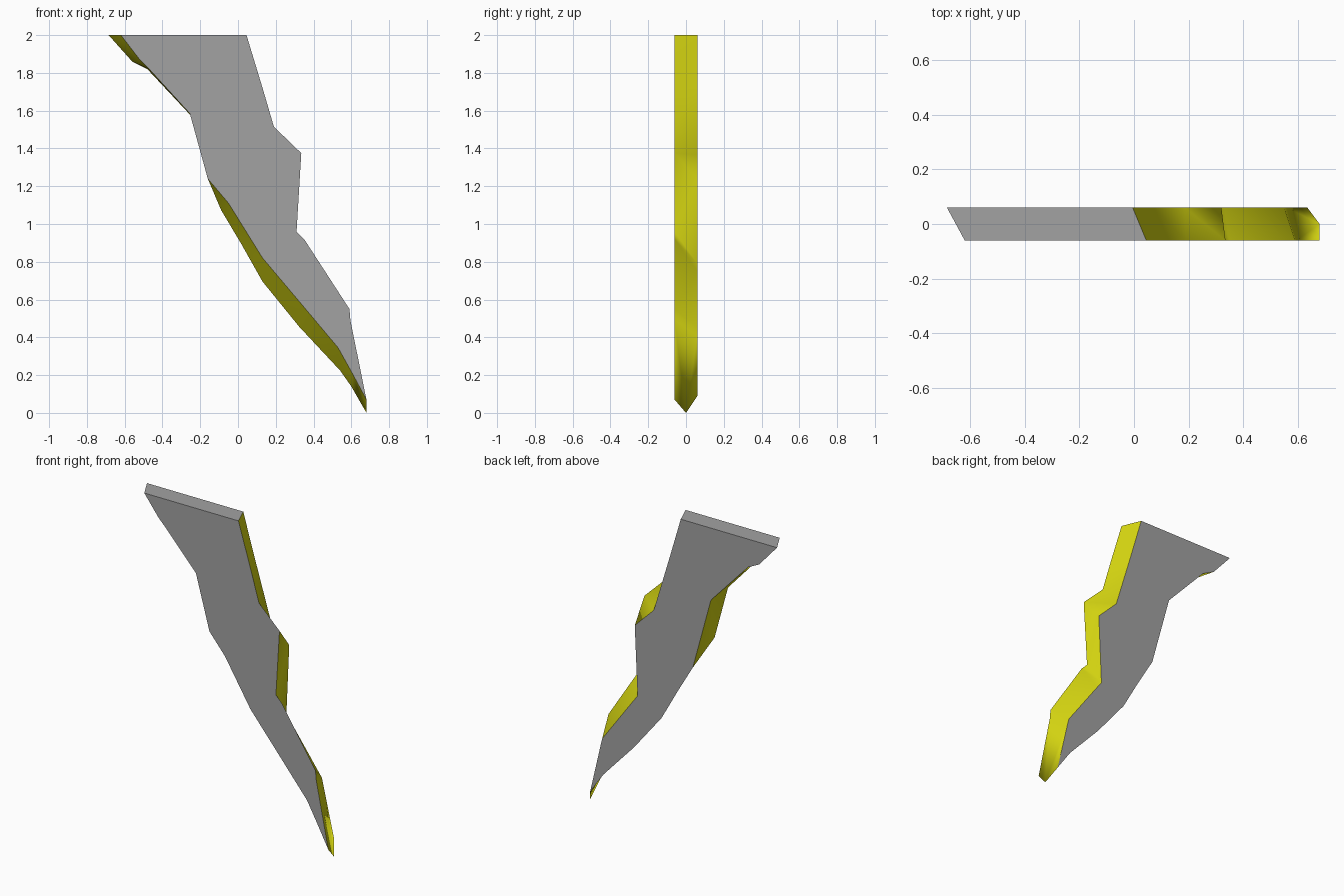
import bpy
import bmesh

cube = bpy.data.objects.get("Cube")
if cube:
    bpy.data.objects.remove(cube, do_unlink=True)


def make_material(name, colour):
    mat = bpy.data.materials.new(name)
    mat.use_nodes = True
    mat.diffuse_color = colour
    mat.node_tree.nodes["Principled BSDF"].inputs["Base Color"].default_value = colour
    return mat


HALF = 0.06

# Jagged outlines from top to tip, as (x, z) on the front and back faces
LEFT_FRONT = [(-.62, 2), (-.52, 1.87), (-.47, 1.82), (-.255, 1.585), (-.16, 1.24),
              (-.05, 1.11), (.13, .82), (.32, .595), (.53, .345), (.605, .21)]
LEFT_BACK = [(-.685, 2), (-.56, 1.86), (-.48, 1.82), (-.218, 1.54), (-.09, 1.075),
             (.02, .89), (.13, .695), (.325, .455), (.54, .225), (.60, .14)]
RIGHT_FRONT = [(.045, 2), (.13, 1.72), (.19, 1.515), (.335, 1.375), (.31, .96),
               (.35, .92), (.59, .55), (.595, .49)]
RIGHT_BACK = [(-.005, 2), (.075, 1.73), (.186, 1.367), (.32, 1.235), (.30, .79),
              (.33, .75), (.55, .45), (.56, .41)]

bm = bmesh.new()


def chain(points, y):
    return [bm.verts.new((x, y, z)) for x, z in points]


left_front, left_back = chain(LEFT_FRONT, -HALF), chain(LEFT_BACK, HALF)
right_front, right_back = chain(RIGHT_FRONT, -HALF), chain(RIGHT_BACK, HALF)
tip_front = bm.verts.new((.68, -HALF, .07))
tip_back = bm.verts.new((.635, HALF, .09))
tip = bm.verts.new((.68, 0, 0))

# Flat front, back and top
caps = [bm.faces.new(left_front + [tip_front] + right_front[::-1]),
        bm.faces.new(left_back + [tip_back] + right_back[::-1]),
        bm.faces.new([left_front[0], right_front[0], right_back[0], left_back[0]])]

# Bright rim down each side, closing on the pointed tip
for front, back in ((left_front, left_back), (right_front, right_back)):
    for i in range(len(front) - 1):
        bm.faces.new((front[i], front[i + 1], back[i]))
        bm.faces.new((front[i + 1], back[i + 1], back[i]))
    bm.faces.new((front[-1], tip_front, tip))
    bm.faces.new((front[-1], tip, back[-1]))
    bm.faces.new((back[-1], tip, tip_back))

bmesh.ops.recalc_face_normals(bm, faces=bm.faces[:])

# Rim is smooth, with crisp borders around the flat faces
for face in bm.faces:
    face.smooth = face not in caps
    face.material_index = 0 if face in caps else 1
for face in caps:
    for edge in face.edges:
        edge.smooth = False

mesh = bpy.data.meshes.new("jagged_bolt")
bm.to_mesh(mesh)
bm.free()
mesh.materials.append(make_material("grey", (.36, .36, .36, 1)))
mesh.materials.append(make_material("yellow", (.7, .7, .006, 1)))
bpy.context.collection.objects.link(bpy.data.objects.new("jagged_bolt", mesh))
